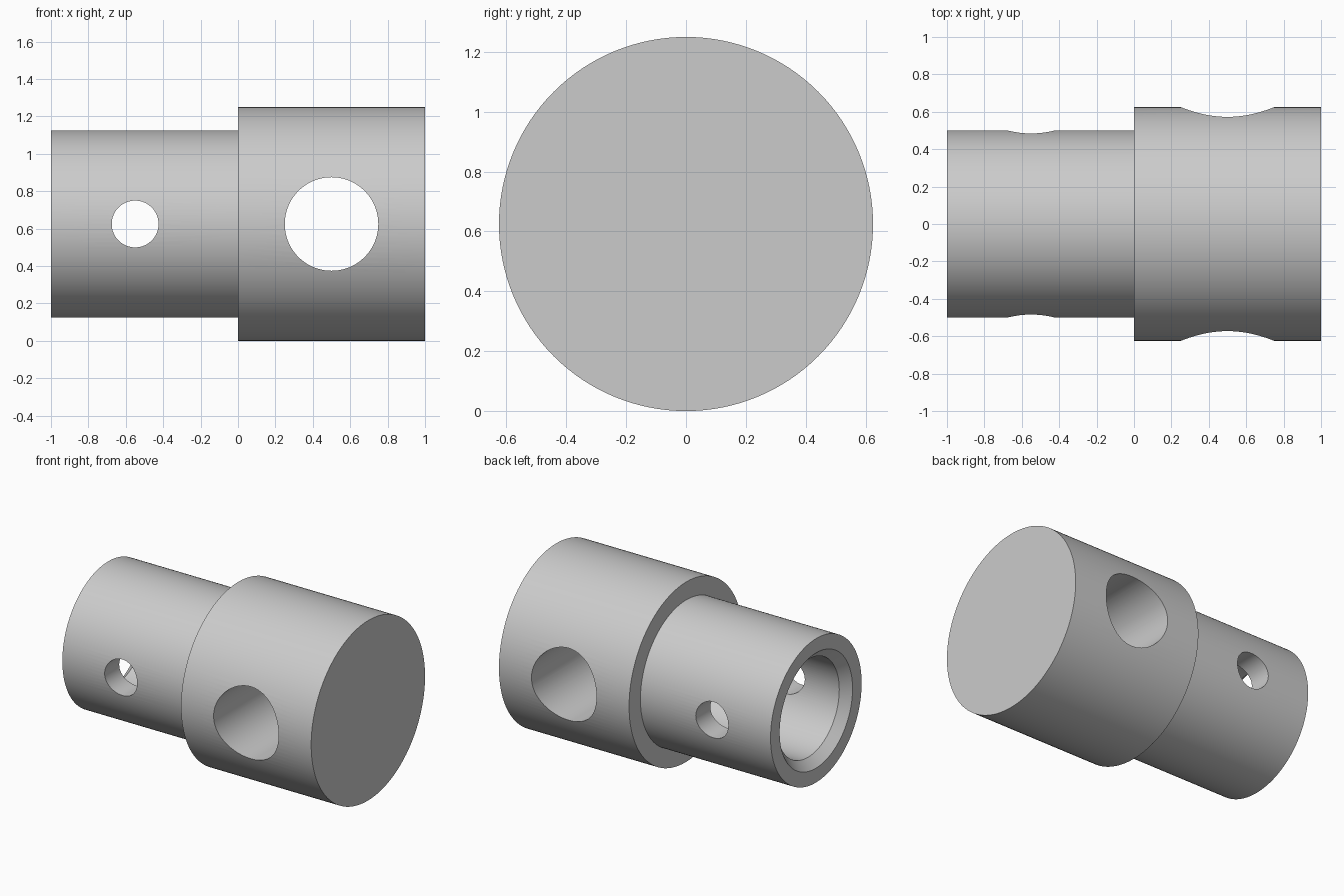
import bpy, bmesh, math
from mathutils import Matrix

cube = bpy.data.objects.get("Cube")
if cube:
    bpy.data.objects.remove(cube, do_unlink=True)

AXIS_Z = 0.625
SIDES = 128

grey = bpy.data.materials.new("plain grey")
grey.use_nodes = True
colour = (0.6, 0.6, 0.6, 1)
grey.diffuse_color = colour
grey.node_tree.nodes["Principled BSDF"].inputs["Base Color"].default_value = colour


def add_object(name, bm):
    mesh = bpy.data.meshes.new(name)
    bmesh.ops.recalc_face_normals(bm, faces=bm.faces)
    bm.to_mesh(mesh)
    bm.free()
    obj = bpy.data.objects.new(name, mesh)
    bpy.context.collection.objects.link(obj)
    mesh.materials.append(grey)
    return obj


def lathe(name, profile):
    """Turn an (x, radius) profile about the long axis."""
    bm = bmesh.new()
    verts = [bm.verts.new((x, 0, AXIS_Z + r)) for x, r in profile]
    edges = [bm.edges.new(pair) for pair in zip(verts, verts[1:])]
    bmesh.ops.spin(bm, geom=verts + edges, cent=(0, 0, AXIS_Z), axis=(1, 0, 0),
                   angle=math.tau, steps=SIDES, use_duplicate=False)
    bmesh.ops.remove_doubles(bm, verts=bm.verts, dist=0.0005)
    return add_object(name, bm)


def cross_drill(name, x, radius):
    """Cutter running front to back."""
    bm = bmesh.new()
    bmesh.ops.create_cone(bm, cap_ends=True, segments=SIDES, radius1=radius,
                          radius2=radius, depth=2,
                          matrix=Matrix.Translation((x, 0, AXIS_Z))
                          @ Matrix.Rotation(math.pi / 2, 4, "X"))
    cutter = add_object(name, bm)
    cutter.hide_render = True
    return cutter


# Stepped body: solid head, narrower sleeve, chamfered blind bore
body = lathe("stepped_body", [
    (1, 0), (1, 0.625), (0, 0.625), (0, 0.5), (-1, 0.5),
    (-1, 0.4), (-0.94, 0.34), (0, 0.34), (0, 0)])

# Cross holes through the head and the sleeve
cutters = [cross_drill("head_hole_cutter", 0.5, 0.25),
           cross_drill("sleeve_hole_cutter", -0.55, 0.125)]
for cutter in cutters:
    mod = body.modifiers.new(cutter.name, "BOOLEAN")
    mod.operation = "DIFFERENCE"
    mod.solver = "EXACT"
    mod.object = cutter

# Bake the holes so that their rims stay sharp under smooth shading
bpy.context.view_layer.update()
depsgraph = bpy.context.evaluated_depsgraph_get()
drilled = bpy.data.meshes.new_from_object(body.evaluated_get(depsgraph))
body.modifiers.clear()
body.data = drilled
for cutter in cutters:
    bpy.data.objects.remove(cutter, do_unlink=True)

bpy.ops.object.select_all(action="DESELECT")
body.select_set(True)
bpy.context.view_layer.objects.active = body
bpy.ops.object.shade_smooth_by_angle(angle=math.radians(30))
